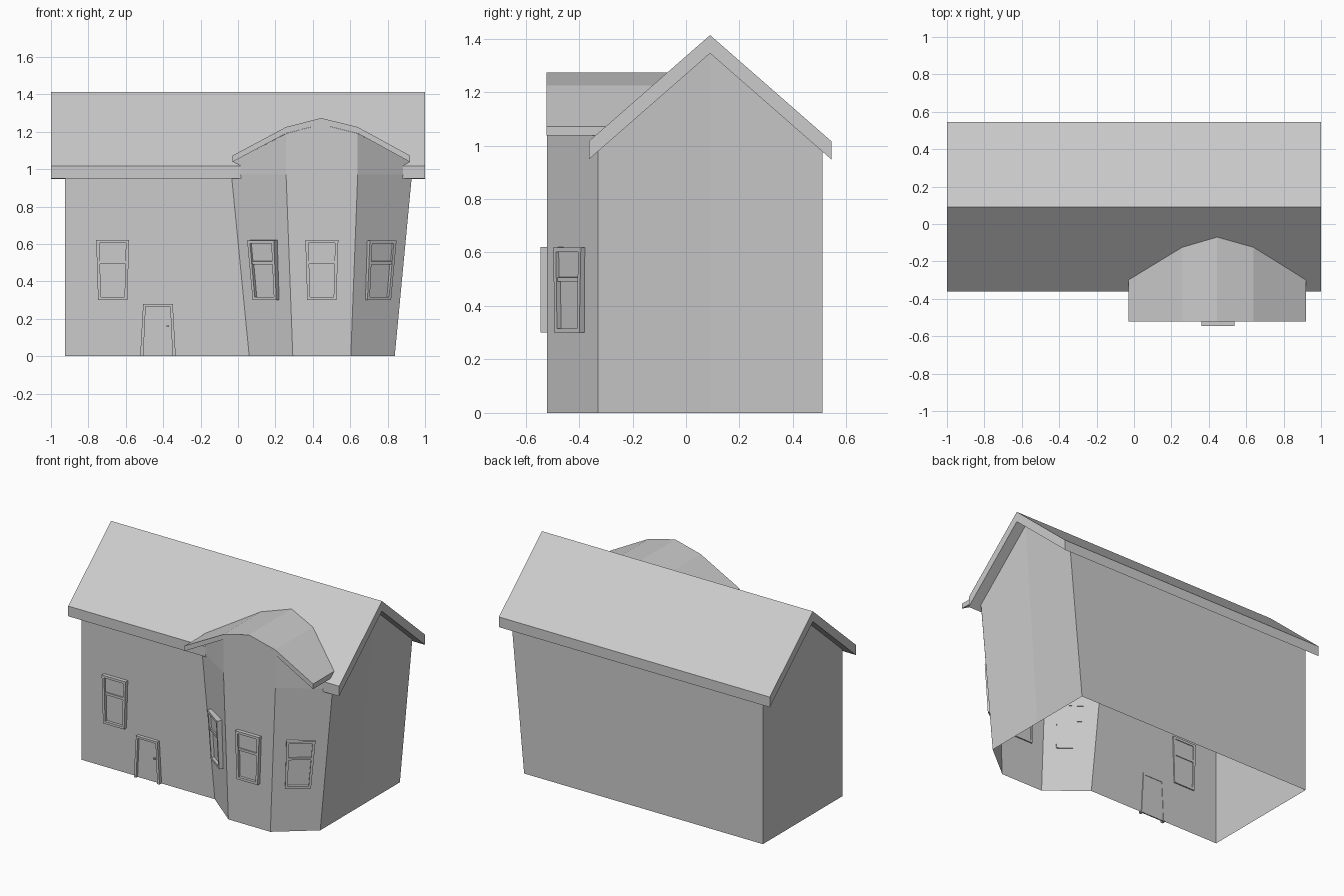
import bpy, bmesh
from mathutils import Vector

if "Cube" in bpy.data.objects:
    bpy.data.objects.remove(bpy.data.objects["Cube"])

grey = bpy.data.materials.new("light grey")
grey.diffuse_color = (0.6, 0.6, 0.6, 1)
grey.use_nodes = True
grey.node_tree.nodes["Principled BSDF"].inputs["Base Color"].default_value = grey.diffuse_color

RIDGE_Y, SLOPE = 0.09, 0.875


def roof_z(y, ridge):
    return ridge - SLOPE * abs(y - RIDGE_Y)


def finish(bm, name):
    bmesh.ops.remove_doubles(bm, verts=bm.verts, dist=0.0005)
    bmesh.ops.recalc_face_normals(bm, faces=bm.faces)
    me = bpy.data.meshes.new(name)
    bm.to_mesh(me)
    bm.free()
    me.materials.append(grey)
    ob = bpy.data.objects.new(name, me)
    bpy.context.collection.objects.link(ob)
    return ob


def shell(name, polys):
    bm = bmesh.new()
    for poly in polys:
        bm.faces.new([bm.verts.new(p) for p in poly])
    return finish(bm, name)


def strip(name, top, bottom, start, end):
    """Closed band between two profiles, swept from start(p) to end(p)."""
    polys = []
    for i in range(len(top) - 1):
        q = [top[i], top[i + 1], bottom[i + 1], bottom[i]]
        polys += [[start(p) for p in q], [end(p) for p in q]]
        for a, b in ((q[0], q[1]), (q[2], q[3])):
            polys.append([start(a), start(b), end(b), end(a)])
    for i in (0, -1):
        a, b = top[i], bottom[i]
        polys.append([start(a), start(b), end(b), end(a)])
    return shell(name, polys)


# Main gable roof
eaves = [-0.362, RIDGE_Y, 0.545]
strip("main_roof", [(y, roof_z(y, 1.413)) for y in eaves],
      [(y, roof_z(y, 1.345)) for y in eaves],
      lambda p: (-1, p[0], p[1]), lambda p: (1, p[0], p[1]))

# Arched bay roof, its back end cut to the main roof slope
arch = [(-0.03, 1.072), (0.257, 1.225), (0.445, 1.273), (0.64, 1.225), (0.92, 1.072)]
arch_low = [(x, z - 0.034) for x, z in arch]
strip("bay_roof", arch, arch_low,
      lambda p: (p[0], -0.522, p[1]),
      lambda p: (p[0], RIDGE_Y - (1.413 - p[1]) / SLOPE + 0.02, p[1]))

# House walls: open shell, the right gable leans outward
F, B, FY = -0.33, 0.51, -0.52
wf, wb, apex = roof_z(F, 1.345), roof_z(B, 1.345), 1.345
L, R0, R1 = -0.925, 0.838, 0.93
shell("house_walls", [
    [(L, F, 0), (0.06, F, 0), (-0.035, F, wf), (L, F, wf)],
    [(L, B, 0), (R0, B, 0), (R1, B, wb), (L, B, wb)],
    [(L, F, 0), (L, B, 0), (L, B, wb), (L, RIDGE_Y, apex), (L, F, wf)],
    [(R0, F, 0), (R0, RIDGE_Y, 0), (R1, RIDGE_Y, apex), (R1, F, wf)],
    [(R0, RIDGE_Y, 0), (R0, B, 0), (R1, B, wb), (R1, RIDGE_Y, apex)],
])

# Bay walls: leaning lower part, upright part under the arch
foot = [(0.06, F), (0.293, FY), (0.603, FY), (R0, F)]
head = [(-0.035, F), (0.257, FY), (0.64, FY), (R1, F)]
caps = [1.036, 1.19, 1.19, 1.036]
polys = []
for i in range(3):
    a, b, c, d = foot[i], foot[i + 1], head[i + 1], head[i]
    polys.append([(*a, 0), (*b, 0), (*c, 0.97), (*d, 0.97)])
    upper = [(*d, 0.97), (*c, 0.97), (*c, caps[i + 1])]
    if i == 1:
        upper.append((0.445, FY, 1.239))
    polys.append(upper + [(*d, caps[i])])
shell("bay_walls", polys)


def bars(name, origin, u, v, taper, boxes):
    """Boxes (a0, a1, b0, b1, d0, d1) laid on a wall plane, width tapering along v."""
    o, u, v = Vector(origin), Vector(u).normalized(), Vector(v).normalized()
    n = u.cross(v).normalized()
    bm = bmesh.new()
    for a0, a1, b0, b1, d0, d1 in boxes:
        for vert in bmesh.ops.create_cube(bm, size=1)["verts"]:
            s = vert.co + Vector((0.5, 0.5, 0.5))
            b = b0 + (b1 - b0) * s.y
            a = (a0 + (a1 - a0) * s.x) * (1 + taper * b)
            vert.co = o + u * a + v * b + n * (d0 + (d1 - d0) * s.z)
    me_faces = bm.faces
    bmesh.ops.recalc_face_normals(bm, faces=me_faces)
    me = bpy.data.meshes.new(name)
    bm.to_mesh(me)
    bm.free()
    me.materials.append(grey)
    ob = bpy.data.objects.new(name, me)
    bpy.context.collection.objects.link(ob)


# Sash windows: outer frame, middle rail and recessed panes
W, H, T = 0.083, 0.16, 0.016
window = [
    (-W, -W + T, -H, H, -0.008, 0.025), (W - T, W, -H, H, -0.008, 0.025),
    (-W + T, W - T, H - T, H, -0.008, 0.025), (-W + T, W - T, -H, -H + T, -0.008, 0.025),
    (-W + T, W - T, 0.032, 0.048, -0.008, 0.02),
    (-W + T, W - T, -H + T, 0.032, -0.003, 0.006),
    (-W + T, W - T, 0.048, H - T, -0.003, 0.012),
]
bars("left_window", (-0.67, F, 0.46), (1, 0, 0), (0, 0, 1), 0.38, window)
for i, side in enumerate(("left", "front", "right")):
    t = 0.46 / 0.97
    lo = (Vector(foot[i]) + Vector(foot[i + 1])) / 2
    hi = (Vector(head[i]) + Vector(head[i + 1])) / 2
    e0, e1 = Vector(foot[i]).lerp(Vector(head[i]), t), Vector(foot[i + 1]).lerp(Vector(head[i + 1]), t)
    mid, lean = lo.lerp(hi, t), hi - lo
    bars("bay_window_" + side, (*mid, 0.46), (*(e1 - e0), 0), (*lean, 0.97), 0.38, window)

# Door: frame, slab and handle
D, DH = 0.095, 0.28
bars("door", (-0.428, F, 0), (1, 0, 0), (0, 0, 1), -0.6, [
    (-D, -D + 0.017, 0, DH, -0.005, 0.022), (D - 0.017, D, 0, DH, -0.005, 0.022),
    (-D + 0.017, D - 0.017, DH - 0.014, DH, -0.005, 0.022),
    (-D + 0.017, D - 0.017, 0, DH - 0.014, -0.002, 0.006),
    (0.05, 0.066, 0.155, 0.163, 0.006, 0.02),
])
